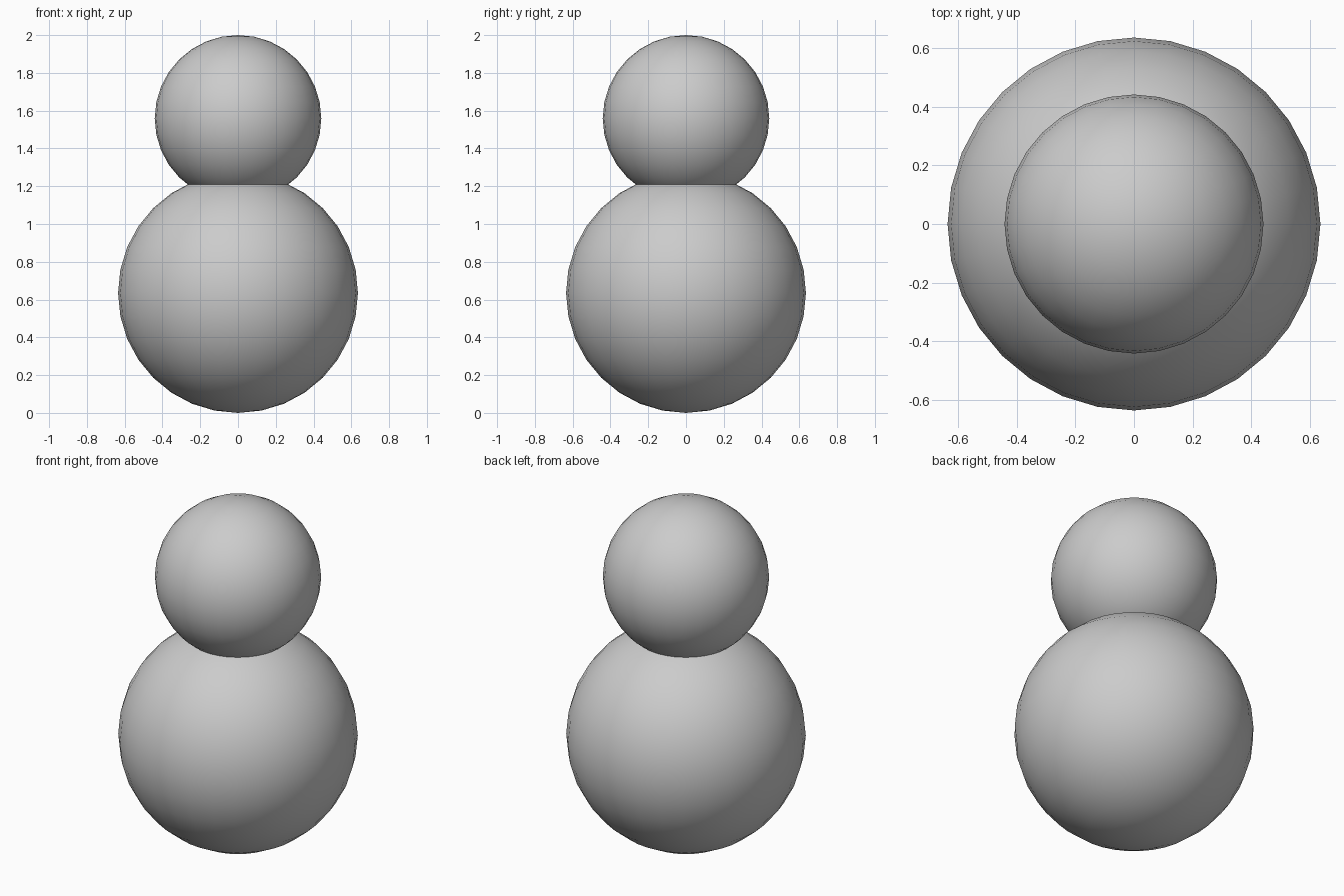
import bpy

if "Cube" in bpy.data.objects:
    bpy.data.objects.remove(bpy.data.objects["Cube"])

def ball(name, radius, z):
    """Smooth UV sphere centred on the z axis."""
    bpy.ops.mesh.primitive_uv_sphere_add(segments=32, ring_count=16,
                                         radius=radius, location=(0, 0, z))
    obj = bpy.context.object
    obj.name = name
    bpy.ops.object.shade_smooth()
    return obj

# Large lower ball resting on the ground, smaller ball sunk into its top
ball("body", 0.635, 0.635)
ball("head", 0.441, 1.559)
